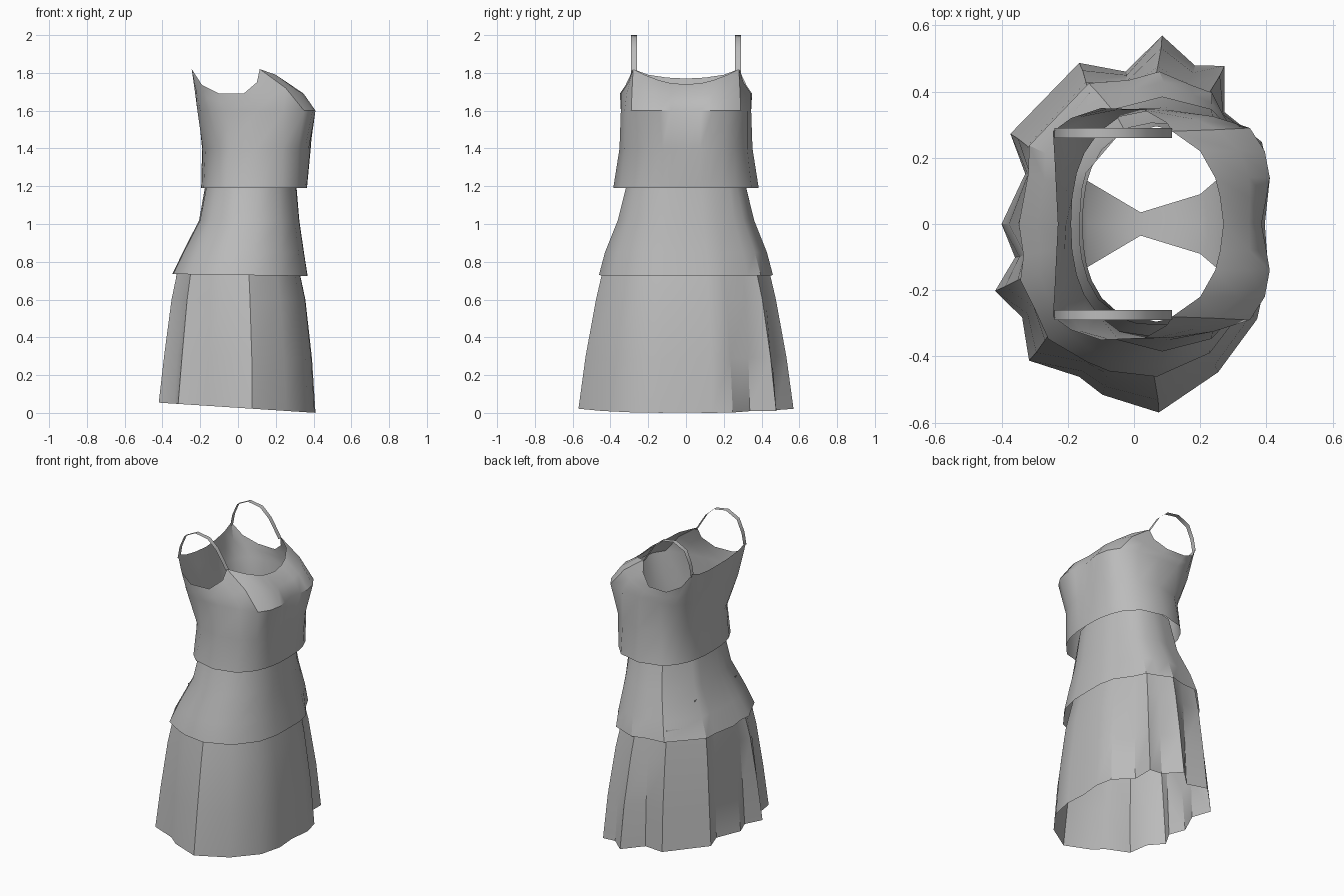
import bpy
from math import atan2, cos, sin, radians

if "Cube" in bpy.data.objects:
    bpy.data.objects.remove(bpy.data.objects["Cube"], do_unlink=True)

fabric = bpy.data.materials.new("grey fabric")
fabric.use_nodes = True
fabric.diffuse_color = (0.5, 0.5, 0.5, 1)
fabric.node_tree.nodes["Principled BSDF"].inputs["Base Color"].default_value = (0.5, 0.5, 0.5, 1)


def loft(name, rows, closed=True, smooth=35):
    """Skin rows of equal length, listed bottom to top and anticlockwise."""
    n = len(rows[0])
    verts = [p for row in rows for p in row]
    faces = []
    for r in range(len(rows) - 1):
        for i in range(n if closed else n - 1):
            j = (i + 1) % n
            faces.append((r * n + i, r * n + j, r * n + n + j, r * n + n + i))
    mesh = bpy.data.meshes.new(name)
    mesh.from_pydata(verts, [], faces)
    mesh.materials.append(fabric)
    obj = bpy.data.objects.new(name, mesh)
    bpy.context.collection.objects.link(obj)
    bpy.ops.object.select_all(action="DESELECT")
    obj.select_set(True)
    bpy.context.view_layer.objects.active = obj
    bpy.ops.object.shade_smooth_by_angle(angle=radians(smooth))
    return obj


def oval(angle, back, front, side, power=2.4):
    """Point on a rounded outline at a true polar angle about its middle."""
    mid = (back + front) / 2
    c, s = cos(angle), sin(angle)
    r = (abs(c / (front - mid)) ** power + abs(s / side) ** power) ** (-1 / power)
    return mid + r * c, r * s


def mirrored(half):
    return half + [(p[0], -p[1], p[2]) for p in half[-2:0:-1]]


# Bodice: neckline and armhole edge, bust line, then waist outlines
edge = mirrored([
    (.27, 0, 1.74), (.26, .08, 1.745), (.245, .14, 1.76), (.2, .22, 1.79),
    (.115, .28, 1.82), (.1, .305, 1.75), (.03, .345, 1.69), (-.1, .35, 1.69),
    (-.19, .32, 1.735), (-.245, .28, 1.82), (-.24, .2, 1.79), (-.235, .1, 1.775),
    (-.23, 0, 1.77)])
bust = mirrored([(x, y, 1.6) for x, y in [
    (.385, 0), (.4, .08), (.41, .14), (.395, .22), (.35, .29), (.24, .325),
    (.1, .345), (-.05, .345), (-.14, .325), (-.2, .26), (-.215, .18),
    (-.21, .09), (-.205, 0)]])


def waist(z, back, front, side):
    return [(*oval(atan2(p[1], p[0] - .1), back, front, side), z) for p in bust]


chest = []
for a, b in zip(edge, bust):
    swell = .02 if b[0] > .2 else 0
    chest.append(((a[0] + b[0]) / 2 + swell, (a[1] + b[1]) / 2, (a[2] + b[2]) / 2 + swell / 2))
loft("bodice", [waist(1.19, -.195, .365, .385), waist(1.4, -.19, .385, .352),
                bust, chest, edge])

# Shoulder straps
strap = [(-.24, 1.8), (-.225, 1.88), (-.19, 1.96), (-.11, 2), (-.02, 1.985),
         (.04, 1.93), (.085, 1.86), (.115, 1.81)]
for side, name in ((1, "left_strap"), (-1, "right_strap")):
    loft(name, [[(x, side * .275 + w, z) for x, z in strap] for w in (.015, -.015)],
         closed=False, smooth=60)

# Pleated hem outline shared by both skirt tiers
hem = [(.395, 0), (.41, .14), (.385, .25), (.27, .34), (.27, .48), (.18, .48),
       (.08, .57), (-.03, .46), (-.17, .485), (-.375, .27), (-.33, .15), (-.4, 0),
       (-.36, -.1), (-.42, -.2), (-.34, -.28), (-.32, -.41), (-.17, -.46),
       (-.1, -.515), (.07, -.57), (.25, -.45), (.37, -.29), (.405, -.14)]


def tier(name, rows):
    """Rows give height, back, front, side, pleat depth and tilt."""
    rings = []
    for z, back, front, side, pleat, tilt in rows:
        ring = []
        for hx, hy in hem:
            angle = atan2(hy, hx)
            ox, oy = oval(angle, back, front, side)
            bx, by = oval(angle, -.39, .4, .54)
            mid = (back + front) / 2
            k = 1 + pleat * ((hx * hx + hy * hy) ** .5 / (bx * bx + by * by) ** .5 - 1)
            x = mid + (ox - mid) * k
            ring.append((x, oy * k, z - tilt * x))
        rings.append(ring)
    loft(name, rings)


tier("lower_skirt", [(.027, -.39, .4, .54, 1, .065), (.3, -.37, .385, .51, .8, .03),
                     (.6, -.345, .355, .465, .5, 0), (.8, -.31, .315, .425, .3, 0)])
tier("upper_skirt", [(.73, -.345, .37, .455, .3, .015), (.85, -.29, .35, .425, .25, 0),
                     (1.02, -.205, .325, .36, .15, 0), (1.25, -.165, .305, .305, 0, 0)])

# Hidden bodysuit with a narrow strip between the leg openings
loft("bodysuit", [waist(.95, -.215, .305, .35), waist(1.1, -.165, .29, .31),
                  waist(1.25, -.155, .29, .295)])
strip = [(-.215, .22, .95), (-.19, .18, .86), (-.14, .13, .78), (.02, .035, .74),
         (.2, .09, .78), (.27, .15, .86), (.305, .2, .95)]
loft("bodysuit_base", [[(x, w * s, z) for x, w, z in strip] for s in (1, 0, -1)],
     closed=False, smooth=60)
